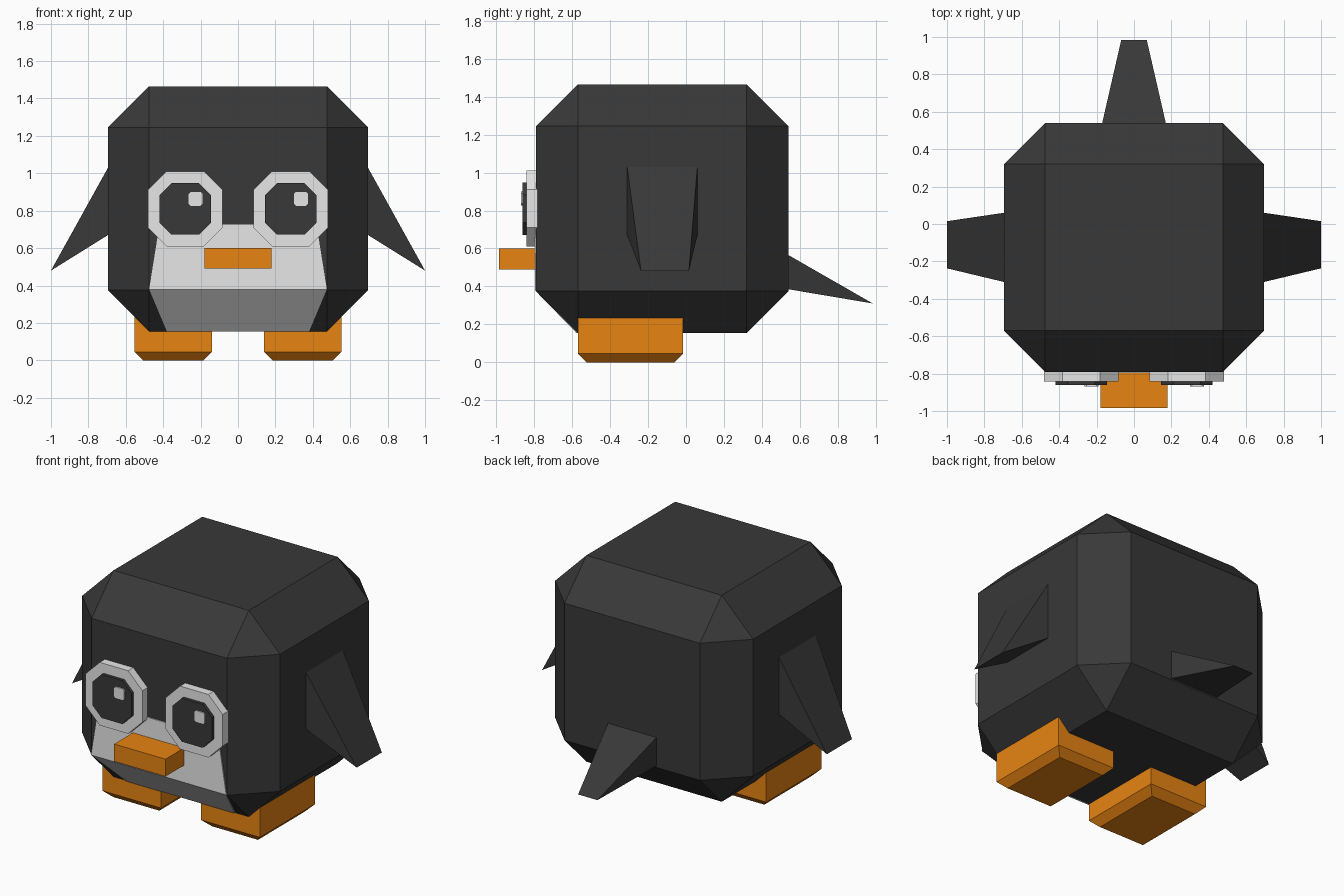
import bpy, bmesh

if "Cube" in bpy.data.objects:
    bpy.data.objects.remove(bpy.data.objects["Cube"])


def material(name, rgb):
    m = bpy.data.materials.new(name)
    m.diffuse_color = (*rgb, 1)
    m.use_nodes = True
    m.node_tree.nodes["Principled BSDF"].inputs["Base Color"].default_value = m.diffuse_color
    return m


BLACK = material("charcoal", (0.04, 0.04, 0.04))
WHITE = material("white", (0.8, 0.8, 0.8))
ORANGE = material("orange", (0.8, 0.23, 0.006))


def finish(name, bm, mat):
    bmesh.ops.recalc_face_normals(bm, faces=bm.faces)
    me = bpy.data.meshes.new(name)
    bm.to_mesh(me)
    bm.free()
    me.materials.append(mat)
    ob = bpy.data.objects.new(name, me)
    bpy.context.collection.objects.link(ob)
    return ob


def box(name, lo, hi, mat, bevel=0, pick=lambda e: True):
    """Box between two corners, with chamfers on the picked edges."""
    bm = bmesh.new()
    bmesh.ops.create_cube(bm, size=1)
    for v in bm.verts:
        v.co = [lo[i] + (v.co[i] + 0.5) * (hi[i] - lo[i]) for i in range(3)]
    if bevel:
        bmesh.ops.bevel(bm, geom=[e for e in bm.edges if pick(e)], offset=bevel,
                        segments=1, affect='EDGES', clamp_overlap=False)
    return finish(name, bm, mat)


def plate(name, cx, cz, r, cut, y0, y1, mat):
    """Square plate facing front with its four corners cut off."""
    along_y = lambda e: abs(e.verts[0].co.y - e.verts[1].co.y) > 0.001
    return box(name, (cx - r, y0, cz - r), (cx + r, y1, cz + r), mat, cut, along_y)


def wedge(name, root, tip, mat):
    """Four root corners tapering to a two-point edge."""
    bm = bmesh.new()
    a, b, c, d = [bm.verts.new(p) for p in root]
    s, t = [bm.verts.new(p) for p in tip]
    for f in ((a, d, c, b), (a, b, t, s), (c, d, s, t), (a, s, d), (b, c, t)):
        bm.faces.new(f)
    return finish(name, bm, mat)


# Body
box("body", (-0.695, -0.79, 0.155), (0.695, 0.54, 1.465), BLACK, 0.22)

# Belly patch folded over the lower front chamfer
bm = bmesh.new()
rows = []
for x, y, z in ((0.42, -0.79, 0.725), (0.475, -0.79, 0.38), (0.38, -0.57, 0.157)):
    back = [bm.verts.new((s * x, y + 0.002, z)) for s in (-1, 1)]
    front = [bm.verts.new((s * x, y - 0.007, z - (0.003 if z < 0.3 else 0))) for s in (-1, 1)]
    rows.append((back[0], back[1], front[1], front[0]))
for p, q in zip(rows, rows[1:]):
    for i in range(4):
        bm.faces.new((p[i], p[(i + 1) % 4], q[(i + 1) % 4], q[i]))
bm.faces.new(rows[0])
bm.faces.new(rows[-1])
finish("belly", bm, WHITE)

# Beak
box("beak", (-0.18, -0.985, 0.49), (0.18, -0.78, 0.60), ORANGE)

# Tail
wedge("tail", [(-0.17, 0.54, 0.565), (0.17, 0.54, 0.565), (0.17, 0.54, 0.385), (-0.17, 0.54, 0.385)],
      [(-0.068, 0.985, 0.31), (0.068, 0.985, 0.31)], BLACK)

for side, s in (("left", -1), ("right", 1)):
    # Eye: rim, pupil and glint (glints sit on the same side of both pupils)
    cx = s * 0.282
    plate(side + "_eye", cx, 0.81, 0.2, 0.1, -0.842, -0.78, WHITE)
    plate(side + "_pupil", cx, 0.81, 0.138, 0.065, -0.862, -0.84, BLACK)
    plate(side + "_glint", cx + 0.055, 0.863, 0.037, 0.01, -0.87, -0.86, WHITE)

    # Wing
    x = s * 0.695
    wedge(side + "_wing", [(x, -0.31, 1.03), (x, 0.06, 1.03), (x, 0.06, 0.67), (x, -0.31, 0.67)],
          [(s, -0.237, 0.48), (s, 0.015, 0.48)], BLACK)

    # Foot, chamfered around the sole
    x0, x1 = sorted((s * 0.14, s * 0.553))
    box(side + "_foot", (x0, -0.57, 0), (x1, -0.015, 0.235), ORANGE, 0.045,
        lambda e: all(v.co.z < 0.001 for v in e.verts))
